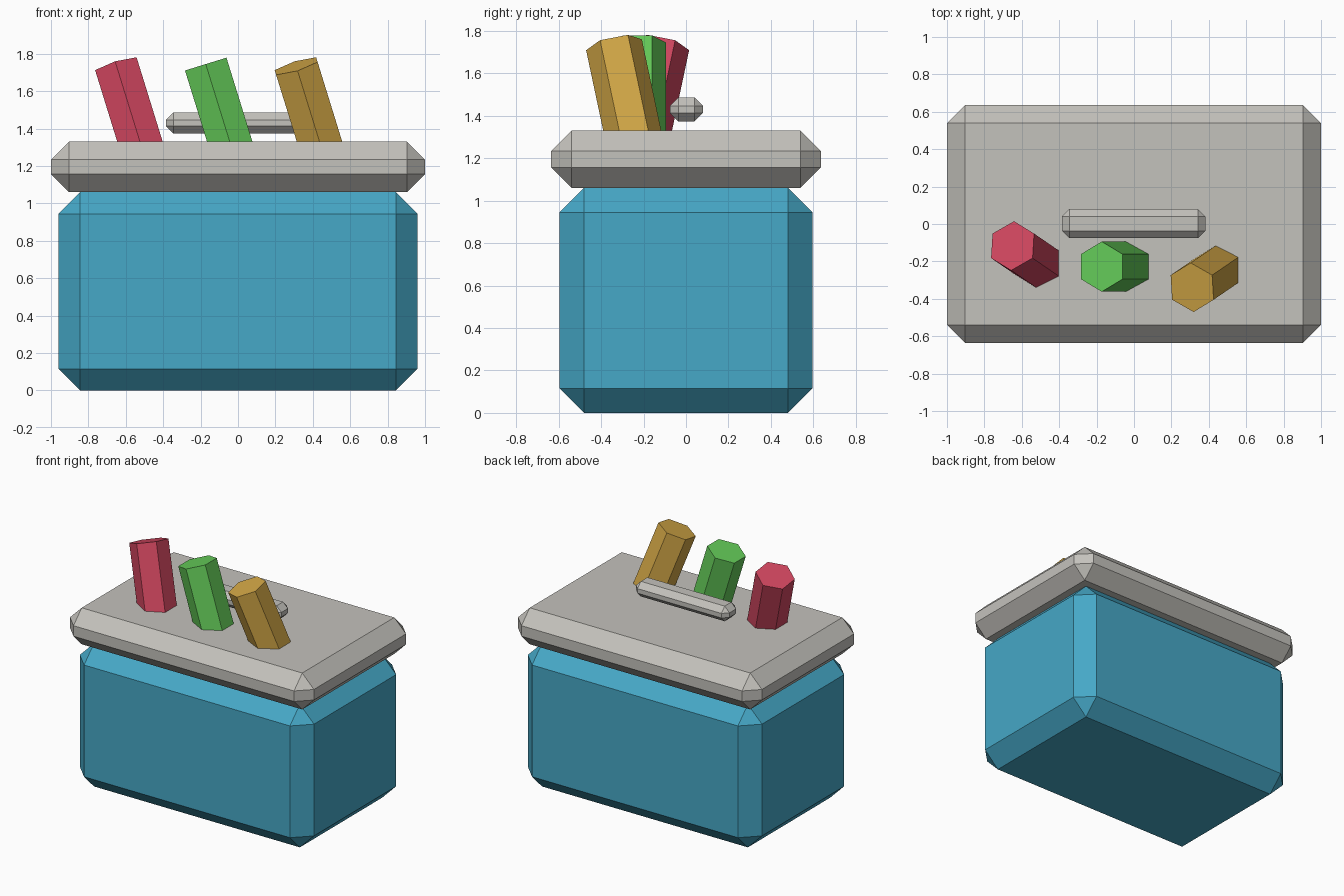
import bpy
import bmesh
from mathutils import Euler, Matrix

cube = bpy.data.objects.get("Cube")
if cube:
    bpy.data.objects.remove(cube, do_unlink=True)


def make_material(name, rgb):
    mat = bpy.data.materials.new(name)
    mat.use_nodes = True
    color = (*rgb, 1)
    mat.diffuse_color = color
    mat.node_tree.nodes["Principled BSDF"].inputs["Base Color"].default_value = color
    return mat


def finish(bm, name, mat, location, rotation=(0, 0, 0)):
    bmesh.ops.recalc_face_normals(bm, faces=bm.faces)
    mesh = bpy.data.meshes.new(name)
    bm.to_mesh(mesh)
    bm.free()
    mesh.materials.append(mat)
    obj = bpy.data.objects.new(name, mesh)
    obj.location = location
    obj.rotation_euler = Euler(rotation)
    bpy.context.collection.objects.link(obj)
    return obj


def chamfered_box(name, mat, size, location, chamfer):
    bm = bmesh.new()
    bmesh.ops.create_cube(bm, size=1, matrix=Matrix.Diagonal((*size, 1)))
    bmesh.ops.bevel(bm, geom=bm.edges[:], offset=chamfer, segments=1,
                    profile=0.5, affect='EDGES')
    return finish(bm, name, mat, location)


def hex_stick(name, mat, location, rotation, radius=0.134, length=1.12):
    bm = bmesh.new()
    bmesh.ops.create_cone(bm, cap_ends=True, segments=6, radius1=radius,
                          radius2=radius, depth=length)
    return finish(bm, name, mat, location, rotation)


blue = make_material("blue", (0.061, 0.392, 0.571))
grey = make_material("warm grey", (0.552, 0.539, 0.503))
red = make_material("red", (0.631, 0.061, 0.114))
green = make_material("green", (0.127, 0.591, 0.098))
ochre = make_material("ochre", (0.631, 0.376, 0.06))

# Container, lid and the handle hovering over the lid
chamfered_box("container_body", blue, (1.92, 1.194, 1.06), (0, 0, 0.53), 0.116)
chamfered_box("lid", grey, (2, 1.27, 0.27), (0, 0, 1.195), 0.096)
chamfered_box("lid_handle", grey, (0.766, 0.155, 0.112), (-0.002, 0.002, 1.43), 0.039)

# Three leaning sticks through the lid, fanned front to back
for i, (name, mat) in enumerate((("red_stick", red), ("green_stick", green),
                                 ("ochre_stick", ochre))):
    step = i - 1
    hex_stick(name, mat, (step * 0.48 - 0.007, -0.228, 1.21), (step * 0.2, -0.3, 0))
